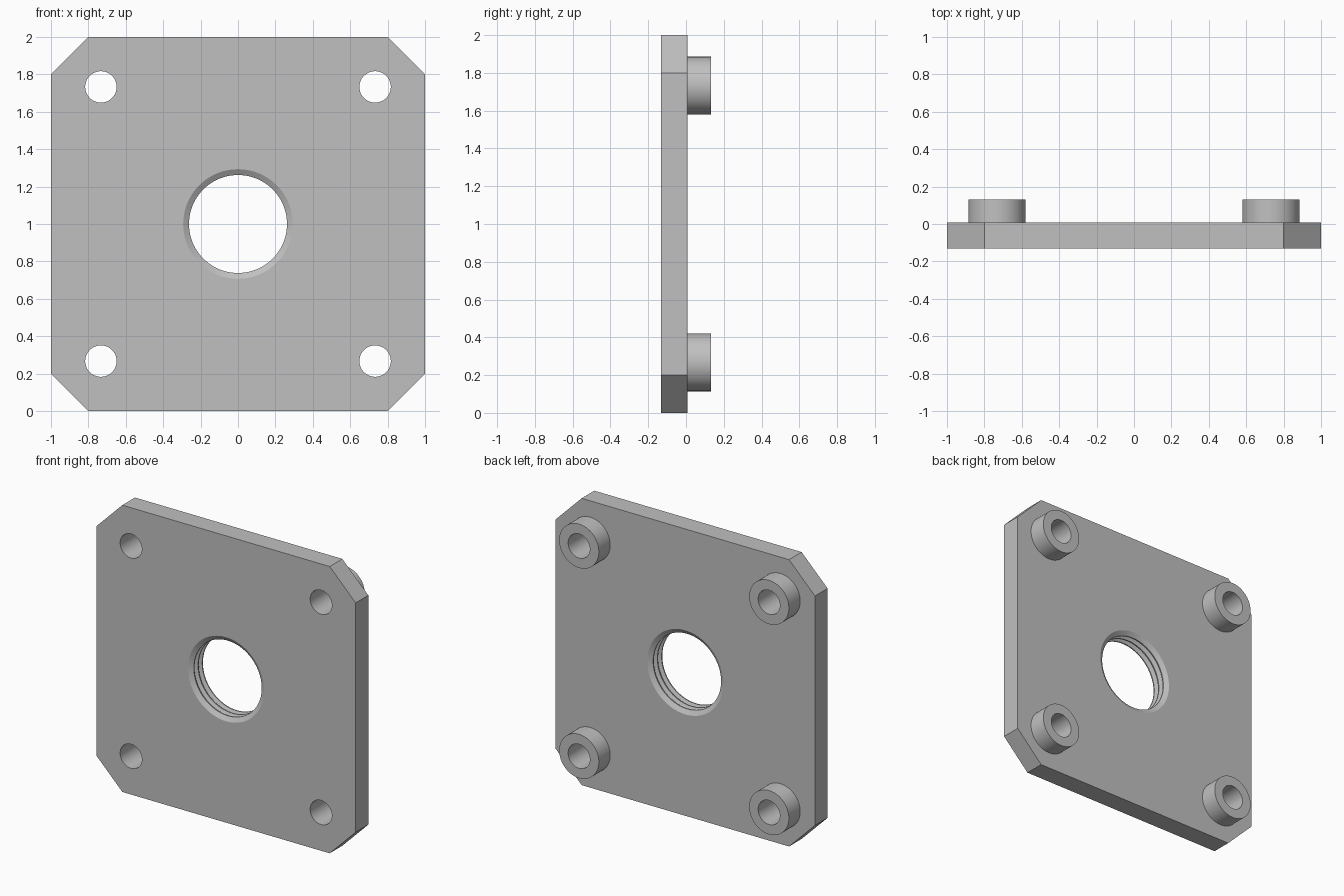
import bpy, bmesh, math

if "Cube" in bpy.data.objects:
    bpy.data.objects.remove(bpy.data.objects["Cube"], do_unlink=True)

FRONT, BACK, TIP = -0.132, 0.007, 0.132   # plate faces and boss ends along y
BOLT, BOLT_R, BOSS_R = 0.733, 0.084, 0.153
CORNER = 0.8

grey = bpy.data.materials.new("light_grey_metal")
grey.use_nodes = True
colour = (0.53, 0.53, 0.53, 1)
grey.diffuse_color = colour
grey.node_tree.nodes["Principled BSDF"].inputs["Base Color"].default_value = colour


def finish(name, bm):
    bmesh.ops.recalc_face_normals(bm, faces=bm.faces)
    mesh = bpy.data.meshes.new(name)
    bm.to_mesh(mesh)
    bm.free()
    mesh.materials.append(grey)
    obj = bpy.data.objects.new(name, mesh)
    bpy.context.collection.objects.link(obj)
    return obj


def revolve(name, profile, x, z, steps=64, closed=False):
    """Turn (radius, y) points about a y axis; cap the ends or join them up."""
    bm = bmesh.new()
    turn = [2 * math.pi * i / steps for i in range(steps)]
    rings = [[bm.verts.new((x + r * math.cos(a), y, z + r * math.sin(a))) for a in turn]
             for r, y in profile]
    pairs = list(zip(rings, rings[1:]))
    if closed:
        pairs.append((rings[-1], rings[0]))
    else:
        bm.faces.new(rings[0])
        bm.faces.new(rings[-1])
    for lo, hi in pairs:
        for i in range(steps):
            j = (i + 1) % steps
            bm.faces.new((lo[i], lo[j], hi[j], hi[i]))
    return finish(name, bm)


def smooth(obj):
    bpy.ops.object.select_all(action='DESELECT')
    obj.select_set(True)
    bpy.context.view_layer.objects.active = obj
    bpy.ops.object.shade_smooth_by_angle(angle=math.radians(25))


# Square plate with clipped corners
bm = bmesh.new()
outline = []
for sx, sz in ((1, 1), (-1, 1), (-1, -1), (1, -1)):
    pair = [(sx, CORNER * sz), (CORNER * sx, sz)]
    outline += pair if sx == sz else pair[::-1]
face = bm.faces.new([bm.verts.new((x, FRONT, 1 + z)) for x, z in outline])
side = bmesh.ops.extrude_face_region(bm, geom=[face])
bmesh.ops.translate(bm, vec=(0, BACK - FRONT, 0),
                    verts=[v for v in side["geom"] if isinstance(v, bmesh.types.BMVert)])
plate = finish("mounting_plate", bm)

# Threaded centre bore: three crests between roots
ROOT, CREST, FLAT = 0.293, 0.262, 0.004
half = (BACK - FRONT) / 6
thread = [(ROOT, FRONT - 0.05), (ROOT, FRONT)]
for i in range(1, 6):
    y = FRONT + half * i
    r = CREST if i % 2 else ROOT
    thread += [(r, y - FLAT), (r, y + FLAT)]
thread += [(ROOT, BACK), (ROOT, BACK + 0.05)]
cutters = [revolve("bore_cutter", thread, 0, 1, 96)]

# Bolt holes and the round bosses behind them
for sx, side_name in ((1, "left"), (-1, "right")):
    for sz, level in ((1, "upper"), (-1, "lower")):
        x, z = BOLT * sx, 1 + BOLT * sz
        cutters.append(revolve("bolt_cutter", [(BOLT_R, FRONT - 0.05), (BOLT_R, BACK + 0.05)], x, z))
        tube = [(BOSS_R, BACK), (BOSS_R, TIP), (BOLT_R, TIP), (BOLT_R, BACK)]
        smooth(revolve(f"{level}_{side_name}_boss", tube, x, z, closed=True))

# Cut the openings, then drop the cutters
for cutter in cutters:
    cutter.hide_render = True
    mod = plate.modifiers.new("opening", 'BOOLEAN')
    mod.operation, mod.solver, mod.object = 'DIFFERENCE', 'EXACT', cutter
bpy.context.view_layer.objects.active = plate
plate.select_set(True)
for mod in list(plate.modifiers):
    bpy.ops.object.modifier_apply(modifier=mod.name)
for cutter in cutters:
    bpy.data.objects.remove(cutter, do_unlink=True)
smooth(plate)
